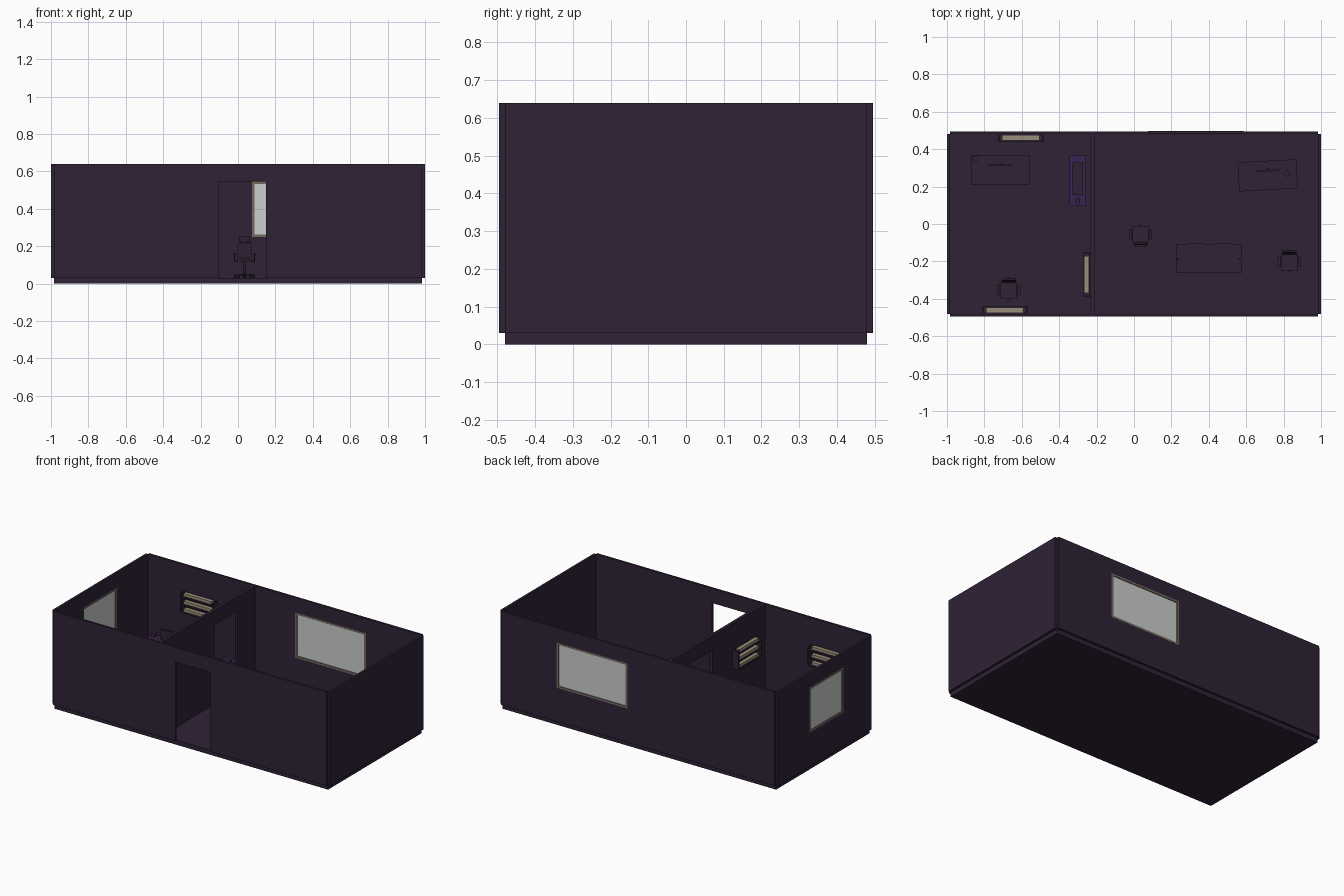
import bpy, bmesh, math
from mathutils import Matrix, Vector

if "Cube" in bpy.data.objects:
    bpy.data.objects.remove(bpy.data.objects["Cube"])


def material(name, rgb):
    m = bpy.data.materials.new(name)
    m.diffuse_color = (*rgb, 1)
    m.use_nodes = True
    m.node_tree.nodes["Principled BSDF"].inputs["Base Color"].default_value = m.diffuse_color
    return m


DARK = material("dark plum", (0.028, 0.016, 0.036))
PURPLE = material("purple", (0.044, 0.015, 0.088))
BEIGE = material("beige", (0.32, 0.27, 0.19))
FRAME = material("taupe frame", (0.17, 0.14, 0.115))
GLASS = material("pale glass", (0.60, 0.62, 0.62))


def add_box(bm, x0, x1, y0, y1, z0, z1, rot=None):
    m = Matrix.Translation(((x0 + x1) / 2, (y0 + y1) / 2, (z0 + z1) / 2)) @ \
        Matrix.Diagonal((x1 - x0, y1 - y0, z1 - z0, 1))
    bmesh.ops.create_cube(bm, size=1, matrix=(rot @ m) if rot else m)


def add_cyl(bm, x, y, z0, z1, r, n=12, rot=None):
    m = Matrix.Translation((x, y, (z0 + z1) / 2))
    bmesh.ops.create_cone(bm, cap_ends=True, segments=n, radius1=r, radius2=r,
                          depth=z1 - z0, matrix=(rot @ m) if rot else m)


def finish(bm, name, mat, loc=(0, 0, 0), turn=0):
    me = bpy.data.meshes.new(name)
    bm.to_mesh(me)
    bm.free()
    me.materials.append(mat)
    ob = bpy.data.objects.new(name, me)
    ob.location = loc
    ob.rotation_euler.z = turn
    bpy.context.collection.objects.link(ob)
    return ob


def boxes(name, mat, items, loc=(0, 0, 0), turn=0):
    bm = bmesh.new()
    for b in items:
        add_box(bm, *b)
    return finish(bm, name, mat, loc, turn)


def cut(ob, b):
    c = boxes(ob.name + "_cutter", DARK, [b])
    c.hide_render = True
    c.hide_viewport = True
    c.display_type = 'WIRE'
    mod = ob.modifiers.new("opening", 'BOOLEAN')
    mod.operation = 'DIFFERENCE'
    mod.solver = 'EXACT'
    mod.object = c


# Floor slab and walls (the corners stay notched)
F, T = 0.03, 0.64
boxes("floor", DARK, [(-0.985, 0.985, -0.48, 0.48, 0, F)])
front = boxes("front_wall", DARK, [(-0.985, 0.985, -0.495, -0.48, F, T)])
back = boxes("back_wall", DARK, [(-0.985, 0.985, 0.48, 0.495, F, T)])
left = boxes("left_wall", DARK, [(-1, -0.985, -0.48, 0.48, F, T)])
boxes("right_wall", DARK, [(0.985, 1, -0.48, 0.48, F, T)])
partition = boxes("partition_wall", DARK, [(-0.232, -0.212, -0.48, 0.48, F, T)])

# Door and window openings
cut(front, (-0.105, 0.15, -0.6, -0.4, 0, 0.545))
cut(partition, (-0.3, -0.15, 0.06, 0.30, 0, 0.545))
cut(back, (0.075, 0.585, 0.4, 0.6, 0.25, 0.545))
cut(left, (-1.1, -0.9, -0.19, 0.16, 0.25, 0.545))

# Windows: frame bars around a pane
W = 0.013


def window(name, a0, a1, d0, d1, along_x):
    z0, z1 = 0.25, 0.545
    bars = [(a0, a1, z0, z0 + W), (a0, a1, z1 - W, z1),
            (a0, a0 + W, z0 + W, z1 - W), (a1 - W, a1, z0 + W, z1 - W)]
    pane = (a0 + W, a1 - W, z0 + W, z1 - W)

    def place(r, p, q):
        return (r[0], r[1], p, q, r[2], r[3]) if along_x else (p, q, r[0], r[1], r[2], r[3])
    boxes(name + "_frame", FRAME, [place(r, d0, d1) for r in bars])
    mid = (d0 + d1) / 2
    boxes(name + "_pane", GLASS, [place(pane, mid - 0.003, mid + 0.003)])


window("back_window", 0.075, 0.585, 0.479, 0.496, True)
window("left_window", -0.19, 0.16, -1.0, -0.984, False)


# Wall shelves: dark boards and ends with beige rows; local back at y = 0
def wall_shelf(name, x, y, turn):
    h, d = 0.117, 0.042
    boards = [(-h, h, -d, 0, z, z + 0.008) for z in (0.345, 0.395, 0.445)]
    ends = [(s * h - 0.004, s * h + 0.004, -d, 0, 0.345, 0.47) for s in (-1, 1)]
    rail = [(-h, h, -0.006, 0, 0.345, 0.465)]
    boxes(name, DARK, boards + ends + rail, (x, y, 0), turn)
    rows = [(-0.1, 0.1, -0.034, -0.008, z + 0.008, z + 0.026) for z in (0.345, 0.395, 0.445)]
    boxes(name + "_rows", BEIGE, rows, (x, y, 0), turn)


wall_shelf("back_shelf", -0.605, 0.48, 0)
wall_shelf("front_shelf", -0.69, -0.48, math.pi)
wall_shelf("partition_shelf", -0.232, -0.27, -math.pi / 2)


# Office chairs; local backrest on -y
def chair(name, x, y, turn):
    bm = bmesh.new()
    for i in range(5):
        r = Matrix.Rotation(i * math.tau / 5 + math.pi / 2, 4, 'Z')
        add_box(bm, 0, 0.055, -0.005, 0.005, 0.014, 0.022, r)
        add_cyl(bm, 0.052, 0, 0, 0.014, 0.007, 8, r)
    add_cyl(bm, 0, 0, 0.014, 0.085, 0.007)
    add_box(bm, -0.043, 0.043, -0.04, 0.05, 0.085, 0.103)
    tilt = Matrix.Translation((0, -0.04, 0.1)) @ Matrix.Rotation(math.radians(7), 4, 'X')
    add_box(bm, -0.038, 0.038, -0.008, 0.004, 0.012, 0.09, tilt)
    add_box(bm, -0.008, 0.008, -0.01, -0.003, -0.015, 0.11, tilt)
    add_box(bm, -0.03, 0.03, -0.007, 0.006, 0.097, 0.126, tilt)
    for s in (-1, 1):
        a, b = sorted((s * 0.046, s * 0.062))
        add_box(bm, a, b, -0.025, 0.03, 0.123, 0.13)
        add_box(bm, a + 0.005, b - 0.005, -0.005, 0.008, 0.09, 0.123)
        a, b = sorted((s * 0.035, s * 0.057))
        add_box(bm, a, b, -0.005, 0.008, 0.085, 0.092)
    finish(bm, name, DARK, (x, y, F), turn)


chair("lobby_chair", 0.035, -0.06, 0)
chair("right_chair", 0.83, -0.20, math.pi)
chair("left_chair", -0.67, -0.35, math.pi)


# Desks with drawer pedestals, keyboard and monitor
def desk(name, x, y, turn):
    w, d, top = 0.157, 0.078, 0.165
    boxes(name, DARK, [
        (-w, w, -d, d, top - 0.01, top),
        (-w + 0.005, -w + 0.075, -d + 0.01, d - 0.005, 0, top - 0.01),
        (w - 0.075, w - 0.005, -d + 0.01, d - 0.005, 0, top - 0.01),
        (-w + 0.075, w - 0.075, d - 0.015, d - 0.005, 0.04, top - 0.01)],
        (x, y, F), turn)
    boxes(name + "_monitor", DARK, [
        (-0.06, 0.06, 0.02, 0.03, top + 0.015, top + 0.08),
        (-0.008, 0.008, 0.03, 0.037, top, top + 0.05),
        (-0.03, 0.03, 0.015, 0.045, top, top + 0.004),
        (-0.06, 0.06, -0.04, -0.012, top, top + 0.005)], (x, y, F), turn)


desk("left_desk", -0.715, 0.29, 0)
desk("right_desk", 0.715, 0.26, math.radians(3))
boxes("desk_box", PURPLE, [(-0.862, -0.835, 0.335, 0.362, F + 0.165, F + 0.185)])
bm = bmesh.new()
add_cyl(bm, 0.82, 0.27, F + 0.165, F + 0.195, 0.016, 16)
finish(bm, "desk_cup", DARK)

# Purple sideboard beside the partition
boxes("sideboard", PURPLE, [(-0.345, -0.258, 0.095, 0.37, F, 0.19)])
boxes("sideboard_tray", DARK, [(-0.33, -0.273, 0.155, 0.33, 0.19, 0.2),
                               (-0.312, -0.288, 0.11, 0.135, 0.19, 0.21)])

# Double meeting table with low purple panels on the rear edge
legs = [(x, x + 0.015, y, y + 0.015, F, 0.185)
        for x in (0.232, 0.553) for y in (-0.255, -0.13)]
boxes("table", DARK, legs + [(0.225, 0.575, -0.262, -0.187, 0.185, 0.197),
                             (0.225, 0.575, -0.184, -0.11, 0.185, 0.197),
                             (0.24, 0.56, -0.19, -0.181, 0.12, 0.19)])
boxes("table_panels", PURPLE, [(x, x + 0.09, -0.11, -0.104, 0.1, 0.19) for x in (0.28, 0.43)])
